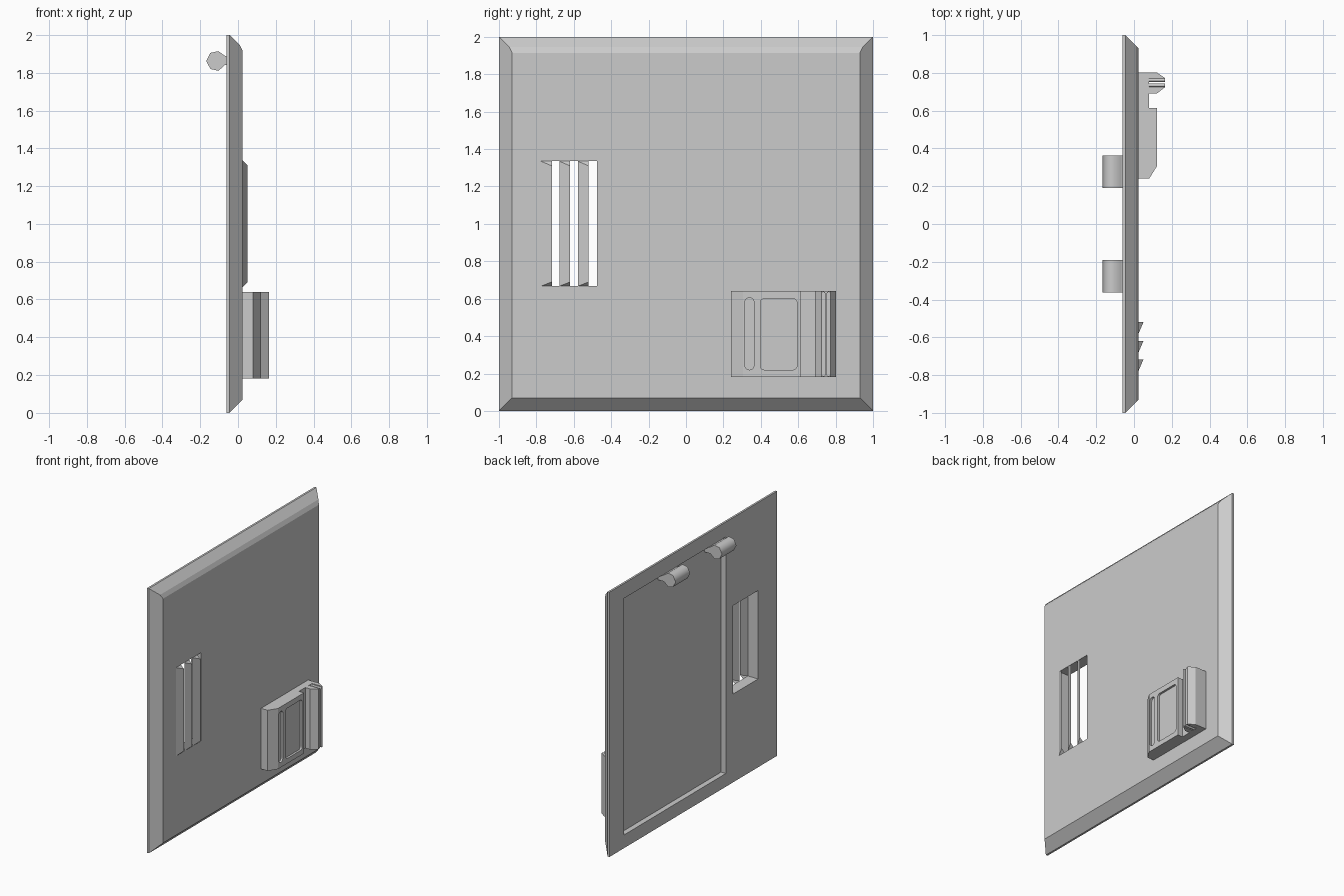
import bpy, bmesh, math

if "Cube" in bpy.data.objects:
    bpy.data.objects.remove(bpy.data.objects["Cube"])


def make(name, bm):
    bmesh.ops.recalc_face_normals(bm, faces=bm.faces)
    me = bpy.data.meshes.new(name)
    bm.to_mesh(me)
    bm.free()
    ob = bpy.data.objects.new(name, me)
    bpy.context.collection.objects.link(ob)
    return ob


def loft(name, loops):
    """Closed solid through matching point loops."""
    bm = bmesh.new()
    rings = [[bm.verts.new(p) for p in loop] for loop in loops]
    n = len(rings[0])
    for a, b in zip(rings, rings[1:]):
        for i in range(n):
            j = (i + 1) % n
            bm.faces.new((a[i], a[j], b[j], b[i]))
    bm.faces.new(rings[0])
    bm.faces.new(rings[-1])
    return make(name, bm)


def rect(y0, y1, z0, z1, r=0.0, seg=5):
    """Rectangle in the y-z plane, optionally with round corners."""
    if r == 0:
        return [(y0, z0), (y1, z0), (y1, z1), (y0, z1)]
    pts = []
    corners = [(y1 - r, z1 - r), (y0 + r, z1 - r), (y0 + r, z0 + r), (y1 - r, z0 + r)]
    for k, (cy, cz) in enumerate(corners):
        for i in range(seg + 1):
            a = math.pi / 2 * (k + i / seg)
            pts.append((cy + r * math.cos(a), cz + r * math.sin(a)))
    return pts


def plate(name, pts, x0, x1):
    return loft(name, [[(x, y, z) for y, z in pts] for x in (x0, x1)])


def cut(ob, pts, x0, x1):
    """Cut a y-z outline out of an object, then remove the cutter."""
    cutter = plate("cutter", pts, x0, x1)
    cutter.hide_render = True
    mod = ob.modifiers.new("cut", 'BOOLEAN')
    mod.operation = 'DIFFERENCE'
    mod.solver = 'EXACT'
    mod.object = cutter
    bpy.context.view_layer.objects.active = ob
    bpy.ops.object.modifier_apply(modifier=mod.name)
    bpy.data.objects.remove(cutter)


# Door panel with sloped rim, rear recess and vent opening
rim = [(-0.06, 1, 0, 2), (-0.045, 1, 0, 2), (0.01, 0.945, 0.055, 1.945), (0.025, 0.93, 0.07, 1.915)]
panel = loft("door_panel", [[(x, y, z) for y, z in rect(-h, h, z0, z1)] for x, h, z0, z1 in rim])
cut(panel, rect(-0.39, 0.825, 0.1, 1.887), -0.2, -0.02)
cut(panel, rect(-0.775, -0.476, 0.667, 1.335), -0.2, 0.2)

# Vent louvres: sloped scoops with tapered ends, open on the +y side
for k, y in enumerate((-0.775, -0.677, -0.578)):
    bm = bmesh.new()
    y1 = y + 0.058
    a, b = bm.verts.new((0.025, y, 0.667)), bm.verts.new((0.025, y, 1.335))
    c, d = bm.verts.new((0.05, y1, 1.31)), bm.verts.new((0.05, y1, 0.69))
    e, f = bm.verts.new((0.025, y1, 1.335)), bm.verts.new((0.025, y1, 0.667))
    for face in ((a, d, c, b), (b, c, e), (a, f, d)):
        bm.faces.new(face)
    make(f"vent_louvre_{k + 1}", bm)

# Hinge barrels on the back
hinge = [(-0.02, 1.885), (-0.06, 1.885), (-0.07, 1.89), (-0.104, 1.914), (-0.146, 1.905), (-0.168, 1.862),
         (-0.146, 1.82), (-0.104, 1.81), (-0.07, 1.84), (-0.02, 1.84)]
for side in (-1, 1):
    ob = loft(f"hinge_{'left' if side < 0 else 'right'}",
              [[(x, side * y, z) for x, z in hinge] for y in (0.19, 0.363)])
    bpy.context.view_layer.objects.active = ob
    ob.select_set(True)
    bpy.ops.object.shade_smooth_by_angle(angle=math.radians(55))
    ob.select_set(False)

# Latch body with raised hook
latch_profile = [(0.02, 0.803), (0.12, 0.803), (0.165, 0.772), (0.165, 0.725), (0.12, 0.69), (0.079, 0.69),
                 (0.079, 0.615), (0.121, 0.615), (0.121, 0.305), (0.08, 0.24), (0.02, 0.24)]
latch = loft("latch_body", [[(x, y, z) for x, y in latch_profile] for z in (0.182, 0.64)])
cut(latch, rect(0.315, 0.363, 0.22, 0.605, 0.023), 0.105, 0.2)
cut(latch, rect(0.398, 0.593, 0.22, 0.6, 0.02), 0.105, 0.2)
cut(latch, rect(0.726, 0.771, 0.1, 0.7), 0.08, 0.2)

# Round-ended pads lining the hook slot
for k, y in enumerate((0.725, 0.752)):
    plate(f"latch_pad_{k + 1}", rect(y, y + 0.02, 0.184, 0.638, 0.0095), 0.075, 0.165)
